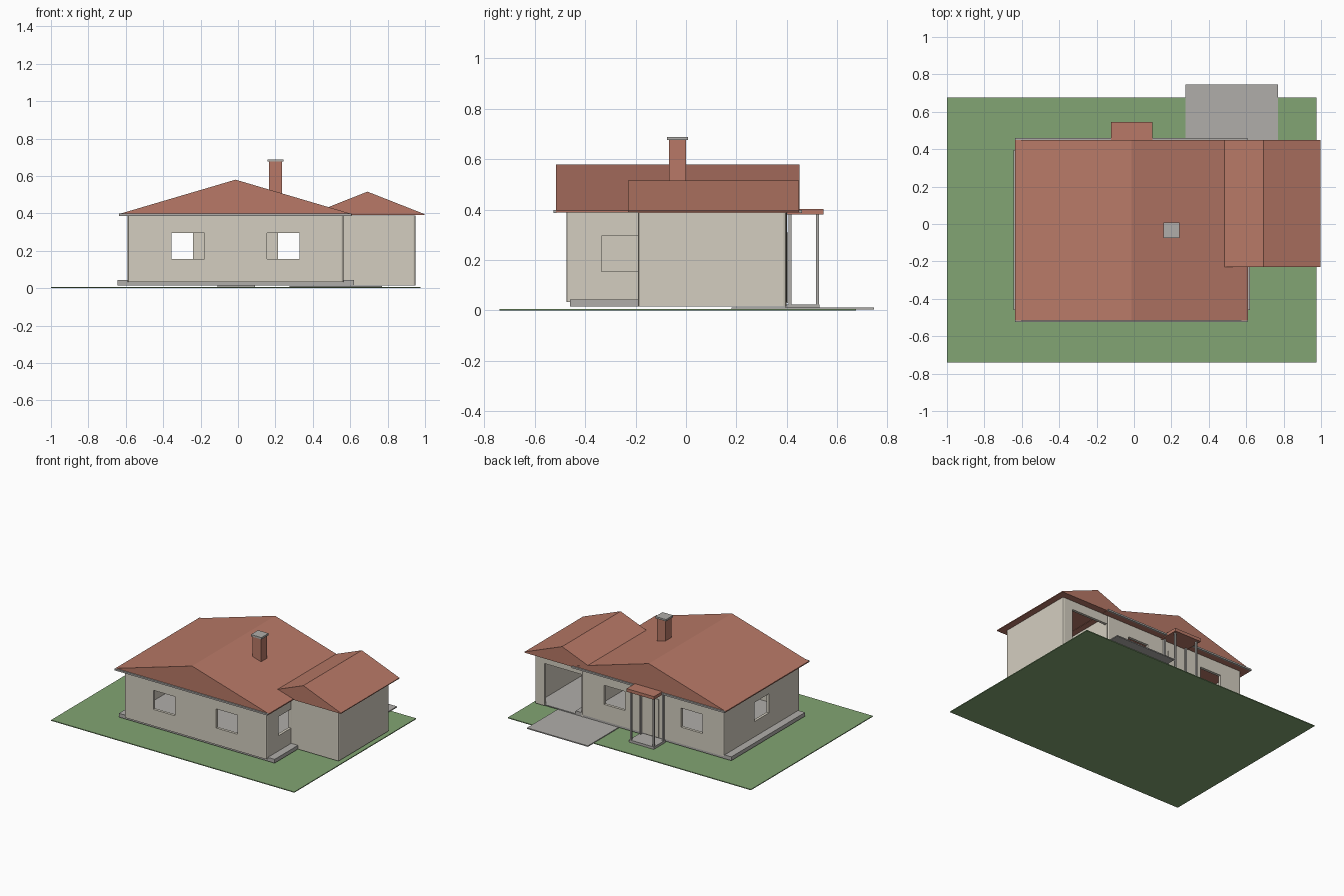
import bpy
import bmesh

cube = bpy.data.objects.get("Cube")
if cube:
    bpy.data.objects.remove(cube, do_unlink=True)


def material(name, r, g, b):
    rgba = [((c / 255 + 0.055) / 1.055) ** 2.4 for c in (r, g, b)] + [1]
    mat = bpy.data.materials.new(name)
    mat.use_nodes = True
    mat.diffuse_color = rgba
    mat.node_tree.nodes["Principled BSDF"].inputs["Base Color"].default_value = rgba
    return mat


GRASS = material("grass green", 130, 165, 115)
TILE = material("terracotta", 184, 121, 103)
WALL = material("cream plaster", 212, 206, 192)
STONE = material("concrete grey", 176, 174, 170)


def finish(name, bm, mat):
    bmesh.ops.recalc_face_normals(bm, faces=bm.faces)
    mesh = bpy.data.meshes.new(name)
    bm.to_mesh(mesh)
    bm.free()
    if mat:
        mesh.materials.append(mat)
    obj = bpy.data.objects.new(name, mesh)
    bpy.context.collection.objects.link(obj)
    return obj


def box(name, xs, ys, zs, mat, round_corners=0):
    """Box given by its extent on each axis, with optional chamfered uprights."""
    bm = bmesh.new()
    bmesh.ops.create_cube(bm, size=1)
    for v in bm.verts:
        v.co = [lo + (c + 0.5) * (hi - lo) for c, (lo, hi) in zip(v.co, (xs, ys, zs))]
    if round_corners:
        uprights = [e for e in bm.edges
                    if abs(e.verts[0].co.z - e.verts[1].co.z) > 0.01]
        bmesh.ops.bevel(bm, geom=uprights, offset=round_corners, segments=2,
                        affect="EDGES", profile=0.5)
    return finish(name, bm, mat)


def gable(name, profile, ys, mat):
    """Closed prism: an x-z profile drawn out along y."""
    bm = bmesh.new()
    face = bm.faces.new([bm.verts.new((x, ys[0], z)) for x, z in profile])
    out = bmesh.ops.extrude_face_region(bm, geom=[face])["geom"]
    moved = [g for g in out if isinstance(g, bmesh.types.BMVert)]
    bmesh.ops.translate(bm, verts=moved, vec=(0, ys[1] - ys[0], 0))
    return finish(name, bm, mat)


def cut(obj, *extents):
    """Cut box-shaped openings out of an object."""
    for xs, ys, zs in extents:
        cutter = box("cutter", xs, ys, zs, None)
        cutter.hide_render = True
        mod = obj.modifiers.new("opening", "BOOLEAN")
        mod.operation = "DIFFERENCE"
        mod.solver = "EXACT"
        mod.object = cutter
        bpy.context.view_layer.objects.active = obj
        bpy.ops.object.modifier_apply(modifier=mod.name)
        bpy.data.objects.remove(cutter, do_unlink=True)


# Ground, driveway and plinth
box("lawn", (-1, 0.975), (-0.74, 0.675), (0, 0.006), GRASS)
box("driveway", (0.275, 0.77), (0.18, 0.745), (0.004, 0.012), STONE)
box("plinth", (-0.645, 0.62), (-0.46, 0.395), (0.015, 0.043), STONE)
box("garage_floor", (0.57, 0.94), (-0.18, 0.395), (0.015, 0.022), STONE)

# House walls with windows
sill = (0.155, 0.295)
front, back = (-0.5, -0.43), (0.36, 0.43)
left, right = (0.53, 0.6), (-0.62, -0.55)
house = box("house_walls", (-0.59, 0.565), (-0.475, 0.4), (0.033, 0.389), WALL, 0.012)
cut(house,
    ((-0.57, 0.545), (-0.455, 0.38), (0, 0.5)),
    ((-0.355, -0.18), front, sill),
    ((0.155, 0.33), front, sill),
    ((-0.415, -0.24), back, sill),
    ((0.215, 0.385), back, sill),
    (left, (-0.335, -0.191), sill),
    (right, (-0.12, 0.05), sill))
box("entrance_door", (-0.06, 0.04), (0.395, 0.405), (0.03, 0.31), WALL)

# Garage walls, open towards the driveway
garage = box("garage_walls", (0.555, 0.95), (-0.19, 0.399), (0.015, 0.389), WALL, 0.012)
cut(garage,
    ((0.5, 0.93), (-0.17, 0.38), (0, 0.5)),
    ((0.57, 0.87), back, (0, 0.325)))

# Roofs
gable("main_roof", [(-0.637, 0.388), (0.61, 0.388), (0.61, 0.396),
                    (-0.013, 0.58), (-0.637, 0.396)], (-0.515, 0.45), TILE)
gable("garage_roof", [(0.475, 0.39), (0.997, 0.39), (0.997, 0.396),
                      (0.692, 0.516), (0.475, 0.43)], (-0.23, 0.449), TILE)

# Gutters along the gable ends
for name, y in (("front_gutter", -0.519), ("back_gutter", 0.454)):
    box(name, (-0.635, 0.608), (y - 0.006, y + 0.006), (0.386, 0.398), STONE)

# Chimney
box("chimney", (0.165, 0.235), (-0.068, 0.0), (0.4, 0.678), TILE)
box("chimney_cap", (0.157, 0.243), (-0.075, 0.008), (0.676, 0.689), STONE)

# Porch
box("porch_step", (-0.11, 0.09), (0.395, 0.53), (0.004, 0.024), STONE)
box("porch_roof", (-0.122, 0.1), (0.4, 0.546), (0.38, 0.403), TILE)
for row, y in (("back", 0.412), ("front", 0.522)):
    for side, x in (("right", -0.103), ("left", 0.081)):
        box(f"porch_post_{row}_{side}", (x - 0.006, x + 0.006),
            (y - 0.006, y + 0.006), (0.02, 0.385), STONE)
